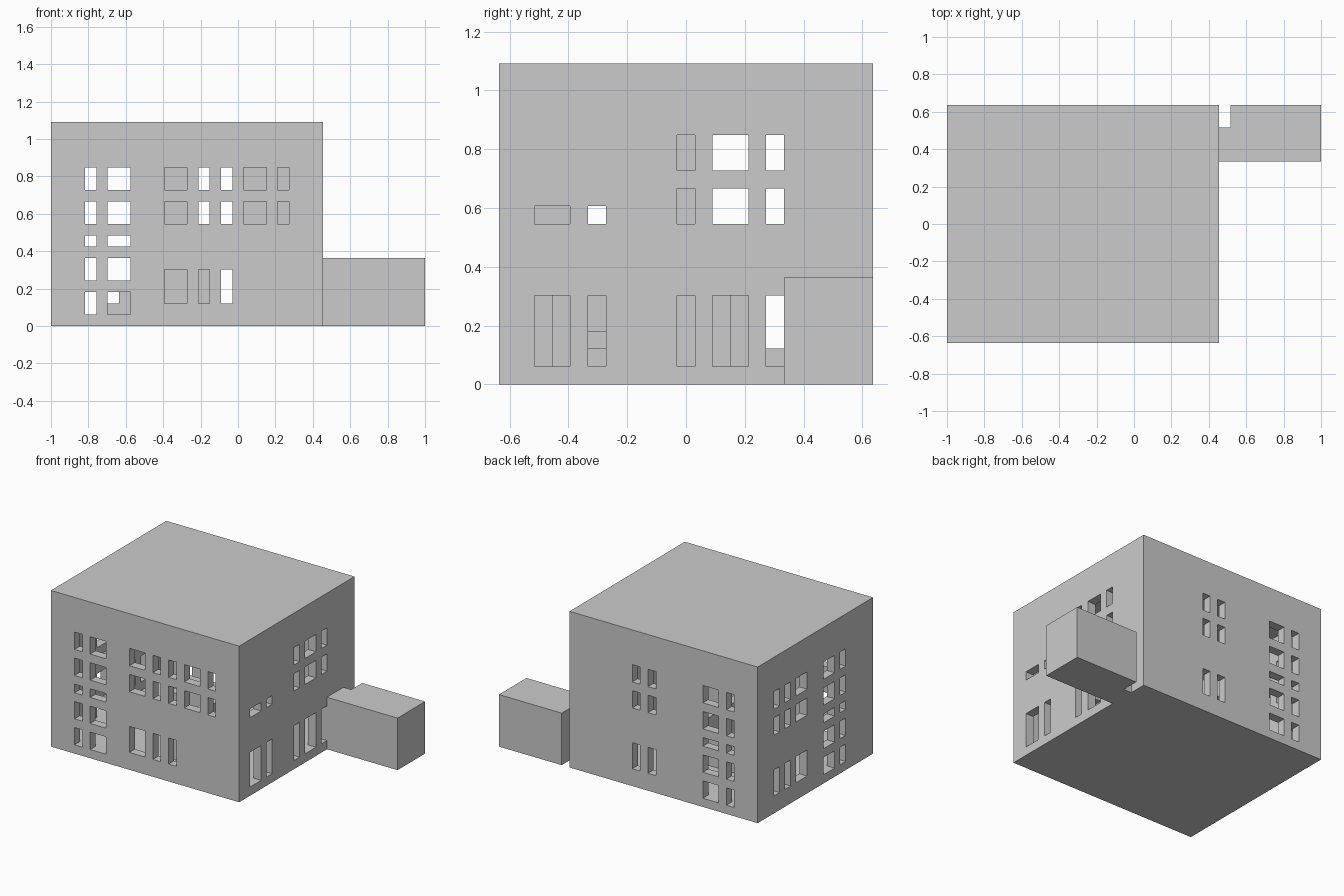
import bpy, bmesh
from mathutils import Vector

if "Cube" in bpy.data.objects:
    bpy.data.objects.remove(bpy.data.objects["Cube"])

U = 2 / 33                       # one building block
W, D, H = 24, 21, 18             # main building size in blocks
ORIGIN = Vector((-1, -D * U / 2, 0))


def add_box(bm, lo, hi, inward=False):
    v = [bm.verts.new(ORIGIN + Vector((x, y, z)) * U)
         for x in (lo[0], hi[0]) for y in (lo[1], hi[1]) for z in (lo[2], hi[2])]
    for f in ((0, 1, 3, 2), (4, 6, 7, 5), (0, 4, 5, 1),
              (2, 3, 7, 6), (0, 2, 6, 4), (1, 5, 7, 3)):
        bm.faces.new([v[i] for i in (reversed(f) if inward else f)])


def make(name, bm):
    me = bpy.data.meshes.new(name)
    bm.to_mesh(me)
    bm.free()
    ob = bpy.data.objects.new(name, me)
    bpy.context.collection.objects.link(ob)
    return ob


# Hollow shell with one-block walls, floor and roof
bm = bmesh.new()
add_box(bm, (0, 0, 0), (W, D, H))
add_box(bm, (1, 1, 1), (W - 1, D - 1, H - 1), inward=True)
building = make("building_shell", bm)

# Window and door openings: (columns, rows) per wall
tower = [(1, 3), (4, 6), (7, 8), (9, 11), (12, 14)]
upper = [(9, 11), (12, 14)]
ground = [(2, 5)]
doors = [(1, 5)]
walls = {
    "front": [([(3, 4), (5, 7)], tower),
              ([(10, 12), (13, 14), (15, 16)], upper + ground),
              ([(17, 19), (20, 21)], upper)],
    "back": [([(3, 4), (5, 7)], tower),
             ([(13, 14), (15, 16)], upper + ground)],
    "left": [([(5, 6), (7, 9)], tower),
             ([(12, 14), (15, 16), (17, 18)], upper + ground)],
    "right": [([(2, 4), (5, 6)], [(9, 10)] + doors),
              ([(10, 11), (12, 14), (15, 16)], upper + doors)],
}
bm = bmesh.new()
for side, groups in walls.items():
    for cols, rows in groups:
        for a, b in cols:
            for z0, z1 in rows:
                if side in ("front", "back"):
                    c = 0 if side == "front" else D
                    n, m = (c - .5, c + 1.5) if c == 0 else (c - 1.5, c + .5)
                    add_box(bm, (a, n, z0), (b, m, z1))
                else:
                    c = 0 if side == "left" else W
                    n, m = (c - .5, c + 1.5) if c == 0 else (c - 1.5, c + .5)
                    add_box(bm, (n, a, z0), (m, b, z1))
# Lift nothing below floor level: the door sills sit flush with the floor
cutter = make("opening_cutter", bm)
cutter.hide_render = True

mod = building.modifiers.new("openings", 'BOOLEAN')
mod.operation = 'DIFFERENCE'
mod.solver = 'EXACT'
mod.object = cutter
bpy.context.view_layer.objects.active = building
bpy.ops.object.modifier_apply(modifier=mod.name)
bpy.data.objects.remove(cutter)

# Low side wing with a notched back corner
bm = bmesh.new()
outline = [(24, 16), (33, 16), (33, 21), (25, 21), (25, 19), (24, 19)]
face = bm.faces.new([bm.verts.new(ORIGIN + Vector((x, y, 0)) * U) for x, y in outline])
ext = bmesh.ops.extrude_face_region(bm, geom=[face], use_keep_orig=True)
bmesh.ops.translate(bm, vec=(0, 0, 6 * U),
                    verts=[g for g in ext["geom"] if isinstance(g, bmesh.types.BMVert)])
bmesh.ops.recalc_face_normals(bm, faces=bm.faces)
make("side_wing", bm)

# Indoor partition wall
bm = bmesh.new()
add_box(bm, (13, 3, 1), (14, 13, 5))
make("partition_wall", bm)

# Indoor stairs
bm = bmesh.new()
for i in range(4):
    add_box(bm, (5 + i, 13, 1), (13 if i == 3 else 6 + i, 14, 2 + i))
make("stairs", bm)

# Small indoor steps
bm = bmesh.new()
for i in range(2):
    add_box(bm, (20 - i, 5, 1), (21 - i, 6, 2 + i))
make("entry_steps", bm)
